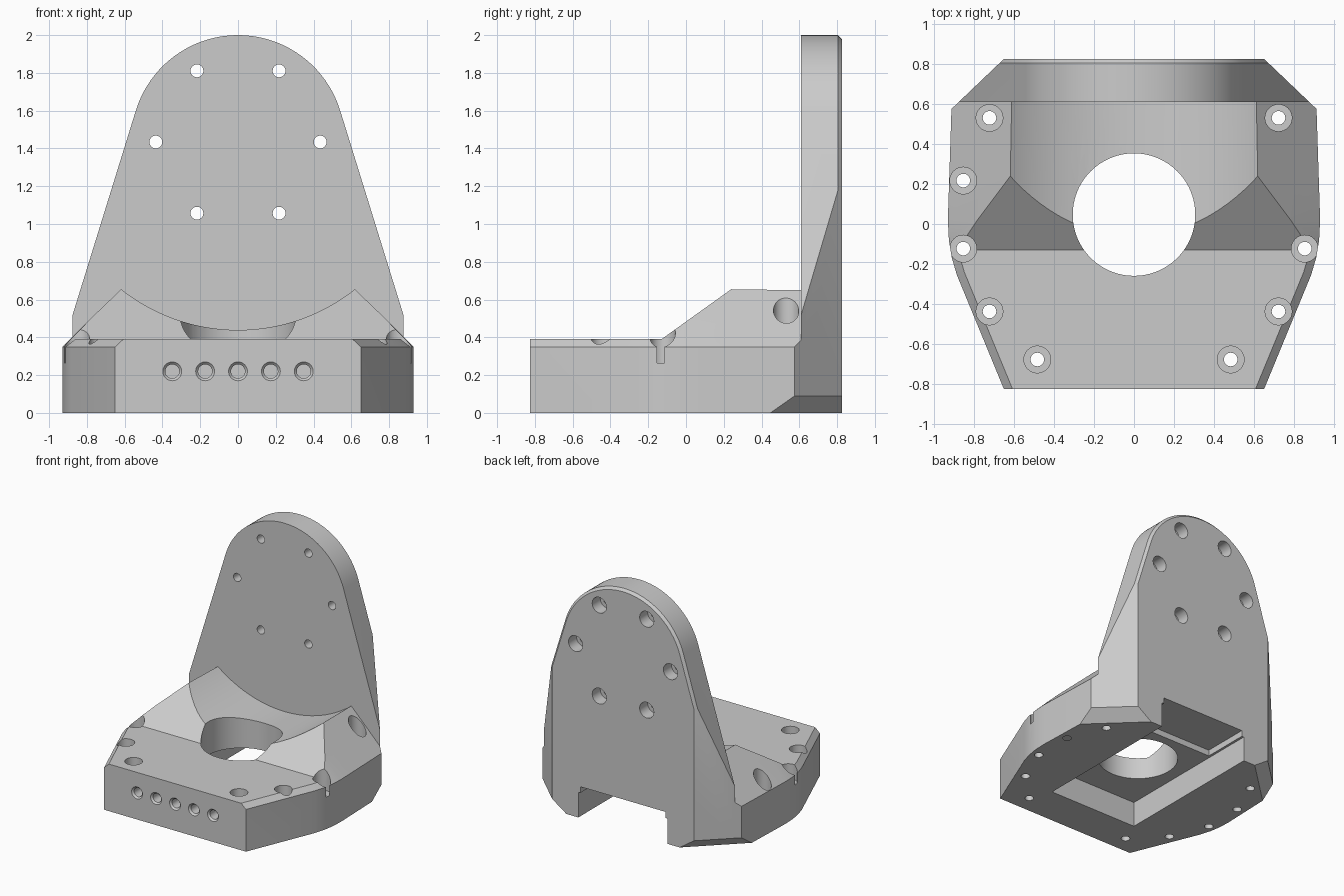
import bpy, bmesh, math
from mathutils import Vector, Matrix

if "Cube" in bpy.data.objects:
    bpy.data.objects.remove(bpy.data.objects["Cube"])

gray = bpy.data.materials.new("plain gray")
gray.use_nodes = True
gray.diffuse_color = (0.6, 0.6, 0.6, 1)
gray.node_tree.nodes["Principled BSDF"].inputs["Base Color"].default_value = (0.6, 0.6, 0.6, 1)


def finish(bm, name):
    bmesh.ops.recalc_face_normals(bm, faces=bm.faces)
    mesh = bpy.data.meshes.new(name)
    bm.to_mesh(mesh)
    bm.free()
    mesh.materials.append(gray)
    obj = bpy.data.objects.new(name, mesh)
    bpy.context.collection.objects.link(obj)
    return obj


def loft(bm, sections):
    """Skin a list of equal-length closed loops and cap the ends."""
    rings = [[bm.verts.new(p) for p in s] for s in sections]
    n = len(rings[0])
    for a, b in zip(rings, rings[1:]):
        for i in range(n):
            j = (i + 1) % n
            bm.faces.new((a[i], a[j], b[j], b[i]))
    bm.faces.new(rings[0])
    bm.faces.new(rings[-1])


def drill(bm, origin, axis, steps, sides=32):
    """Stepped round cutter; steps are (radius, distance along axis)."""
    rot = Vector(axis).to_track_quat('Z', 'Y').to_matrix()
    turns = [2 * math.pi * i / sides for i in range(sides)]
    loft(bm, [[Vector(origin) + rot @ Vector((r * math.cos(t), r * math.sin(t), d)) for t in turns]
              for r, d in steps])


def box(bm, lo, hi):
    lo, hi = Vector(lo), Vector(hi)
    size = Matrix.Diagonal((*(hi - lo), 1))
    bmesh.ops.create_cube(bm, size=1, matrix=Matrix.Translation((lo + hi) / 2) @ size)


def boolean(obj, tool, operation):
    tool.hide_render = True
    mod = obj.modifiers.new("cut", 'BOOLEAN')
    mod.operation, mod.solver, mod.object = operation, 'EXACT', tool
    bpy.context.view_layer.objects.active = obj
    bpy.ops.object.modifier_apply(modifier=mod.name)
    bpy.data.objects.remove(tool)


def slice_off(bm, point, normal):
    """Remove everything beyond a plane and close the cut."""
    geom = bm.verts[:] + bm.edges[:] + bm.faces[:]
    cut = bmesh.ops.bisect_plane(bm, geom=geom, plane_co=point, plane_no=normal,
                                 dist=1e-6, clear_outer=True)
    edges = [e for e in cut["geom_cut"] if isinstance(e, bmesh.types.BMEdge)]
    if edges:
        bmesh.ops.contextual_create(bm, geom=edges)


# Plan outline of one side, front to back
outline = [(.65, -.825), (.885, -.255), (.91, -.17), (.925, -.08), (.93, .02), (.912, .575), (.65, .825)]


def envelope(roofed):
    """Plan outline as a solid, with sloping shoulders if roofed."""
    bm = bmesh.new()
    box(bm, (-2, -.825, 0), (2, .825, 2.2))
    for side in (1, -1):
        for i, (p, q) in enumerate(zip(outline, outline[1:])):
            n = Vector((side * (q[1] - p[1]), p[0] - q[0], 0)).normalized()
            foot = Vector((side * p[0], p[1], 0))
            slice_off(bm, foot, n)
            if i == len(outline) - 2:
                slice_off(bm, foot + Vector((0, 0, .09)), n - Vector((0, 0, 1)))
            elif roofed:
                slice_off(bm, foot + Vector((0, 0, .35)), n + Vector((0, 0, 1)))
    return finish(bm, "envelope")


# Base block: side profile, trimmed to plan, with a round scoop
bm = bmesh.new()
side_profile = [(-.825, 0), (-.825, .39), (-.13, .39), (.24, .655), (.24, .8), (.68, .8), (.68, 0)]
side_profile[4:5] = []
side_profile[4] = (.68, .655)
loft(bm, [[(x, y, z) for y, z in side_profile] for x in (-1.2, 1.2)])
bracket = finish(bm, "angle_bracket")
boolean(bracket, envelope(True), 'INTERSECT')

CENTRE = 1.434
bm = bmesh.new()
drill(bm, (0, -1, CENTRE), (0, 1, 0), [(.995, 0), (.995, 1.8)], 128)
boolean(bracket, finish(bm, "scoop"), 'DIFFERENCE')


# Back plate: round-topped profile with a chamfered rear edge
def plate_section(y, inset):
    r, tilt, steps = .566 - inset, math.radians(17.2), 40
    pts = []
    for i in range(steps + 1):
        a = tilt + (math.pi - 2 * tilt) * i / steps
        pts.append((r * math.cos(a), y, CENTRE + r * math.sin(a)))
    foot = (r + CENTRE * math.sin(tilt)) / math.cos(tilt)
    return [(foot, y, 0)] + pts + [(-foot, y, 0)]


bm = bmesh.new()
loft(bm, [plate_section(.61, 0), plate_section(.805, 0), plate_section(.825, .02)])
plate = finish(bm, "back_plate")
boolean(plate, envelope(False), 'INTERSECT')
boolean(bracket, plate, 'UNION')

# Underside pocket and the deeper rear notch
for name, lo, hi in (("pocket", (-.41, -.49, -.2), (.41, .9, .21)),
                     ("notch", (-.39, .43, -.2), (.39, .95, .26))):
    bm = bmesh.new()
    box(bm, lo, hi)
    boolean(bracket, finish(bm, name), 'DIFFERENCE')

# Large centre opening
bm = bmesh.new()
drill(bm, (0, .047, -.1), (0, 0, 1), [(.306, 0), (.306, 1)], 96)
boolean(bracket, finish(bm, "opening"), 'DIFFERENCE')

# Bolt holes: base, back plate and front face
bm = bmesh.new()
for side in (1, -1):
    for x, y in ((.722, .53), (.853, .217), (.853, -.123), (.722, -.437), (.483, -.677)):
        drill(bm, (side * x, y, 0), (0, 0, 1), [(.034, -.1), (.034, .265), (.067, .265), (.067, .9)])
for i in range(6):
    a = i * math.pi / 3
    drill(bm, (.435 * math.cos(a), .61, CENTRE + .435 * math.sin(a)), (0, 1, 0),
          [(.034, -.1), (.034, .11), (.065, .11), (.065, .4)])
for i in range(-2, 3):
    drill(bm, (i * .174, -.825, .22), (0, 1, 0), [(.05, -.1), (.05, 0), (.037, .014), (.037, .22)])
boolean(bracket, finish(bm, "bolt_holes"), 'DIFFERENCE')

# Smooth the round surfaces, keep edges sharp
bpy.ops.object.select_all(action='DESELECT')
bracket.select_set(True)
bpy.context.view_layer.objects.active = bracket
bpy.ops.object.shade_smooth_by_angle(angle=math.radians(15))
